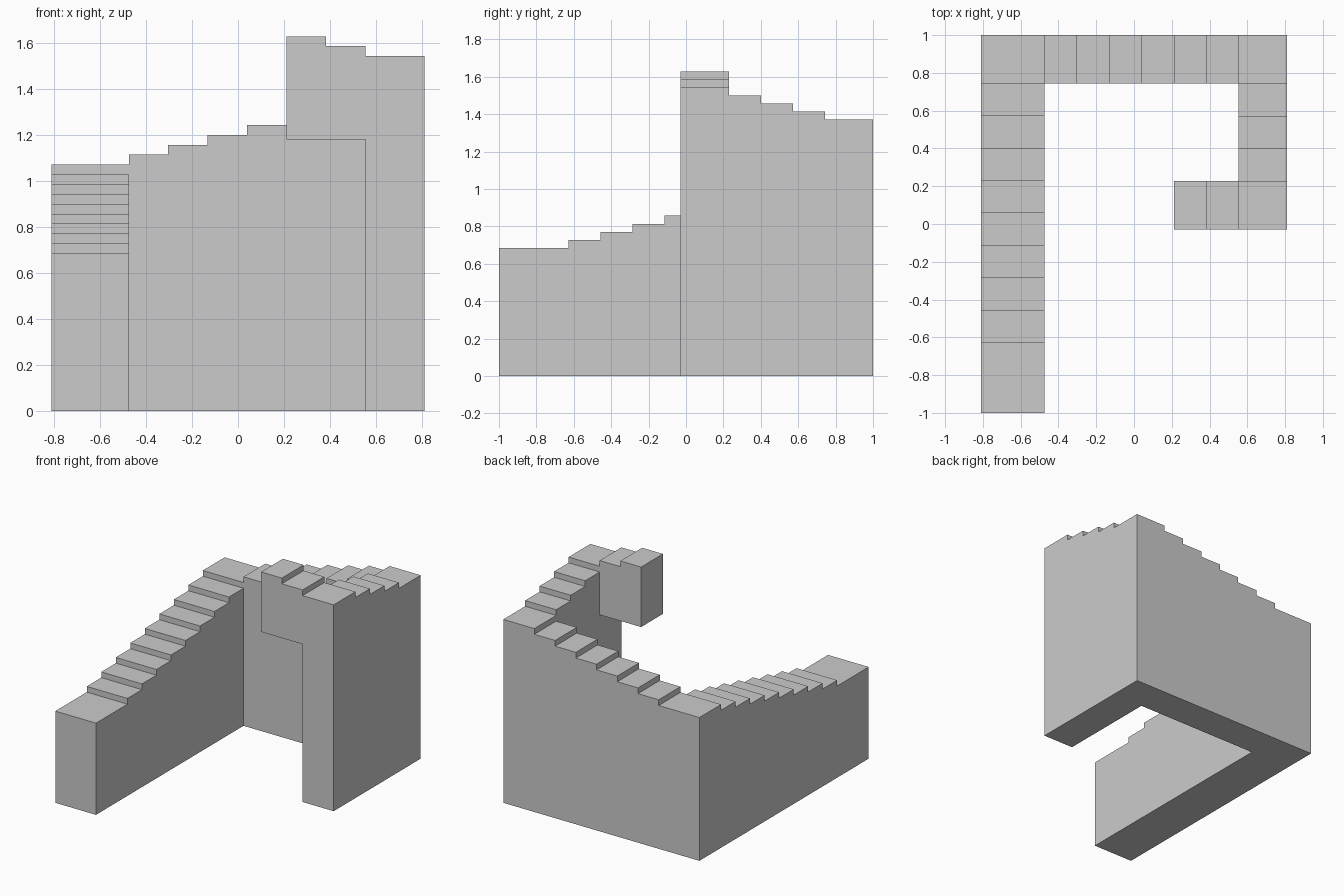
import bpy, bmesh

if "Cube" in bpy.data.objects:
    bpy.data.objects.remove(bpy.data.objects["Cube"])

TREAD = 1.2 / 7       # depth of one step
RISE = 0.3 / 7        # height of one step
WIDTH = 0.257         # upper flights and square landings
HALF_X = 0.811


def flight(name, start, direction, width, first_level, lengths, bottom=0.0):
    """Solid stepped wall: side profile along direction, extruded to its right."""
    dx, dy = direction
    profile, s = [(0, bottom)], 0
    for i, length in enumerate(lengths):
        z = (first_level + i) * RISE
        profile += [(s, z), (s + length, z)]
        s += length
    profile.append((s, bottom))

    bm = bmesh.new()
    face = bm.faces.new([bm.verts.new((start[0] + dx * d, start[1] + dy * d, z))
                         for d, z in profile])
    ext = bmesh.ops.extrude_face_region(bm, geom=[face], use_keep_orig=True)
    verts = [e for e in ext["geom"] if isinstance(e, bmesh.types.BMVert)]
    bmesh.ops.translate(bm, verts=verts, vec=(dy * width, -dx * width, 0))
    bmesh.ops.recalc_face_normals(bm, faces=bm.faces)
    mesh = bpy.data.meshes.new(name)
    bm.to_mesh(mesh)
    bm.free()
    obj = bpy.data.objects.new(name, mesh)
    bpy.context.collection.objects.link(obj)
    return obj


# Four flights climbing clockwise, each ending in its corner landing
inner_x = HALF_X - WIDTH
flight_2_x = inner_x - 6 * TREAD
stairs = flight("staircase", (-HALF_X, -1), (0, 1), flight_2_x + HALF_X, 16,
                [2 - 8 * TREAD - WIDTH] + [TREAD] * 8 + [WIDTH])
back_flight = flight("back_flight", (flight_2_x, 1), (1, 0), WIDTH, 26,
                     [TREAD] * 6 + [WIDTH])
right_flight = flight("right_flight", (HALF_X, 1 - WIDTH), (0, -1), WIDTH, 33,
                      [TREAD] * 3 + [WIDTH])
# Short overhanging top flight
end_y = 1 - 2 * WIDTH - 3 * TREAD
top_flight = flight("top_flight", (inner_x, end_y), (-1, 0), WIDTH, 37,
                    [TREAD] * 2, bottom=1.18)

# Fuse the flights into one solid
bpy.context.view_layer.objects.active = stairs
for part in (back_flight, right_flight, top_flight):
    mod = stairs.modifiers.new("join", "BOOLEAN")
    mod.operation = "UNION"
    mod.solver = "EXACT"
    mod.object = part
    bpy.ops.object.modifier_apply(modifier=mod.name)
    bpy.data.objects.remove(part)
